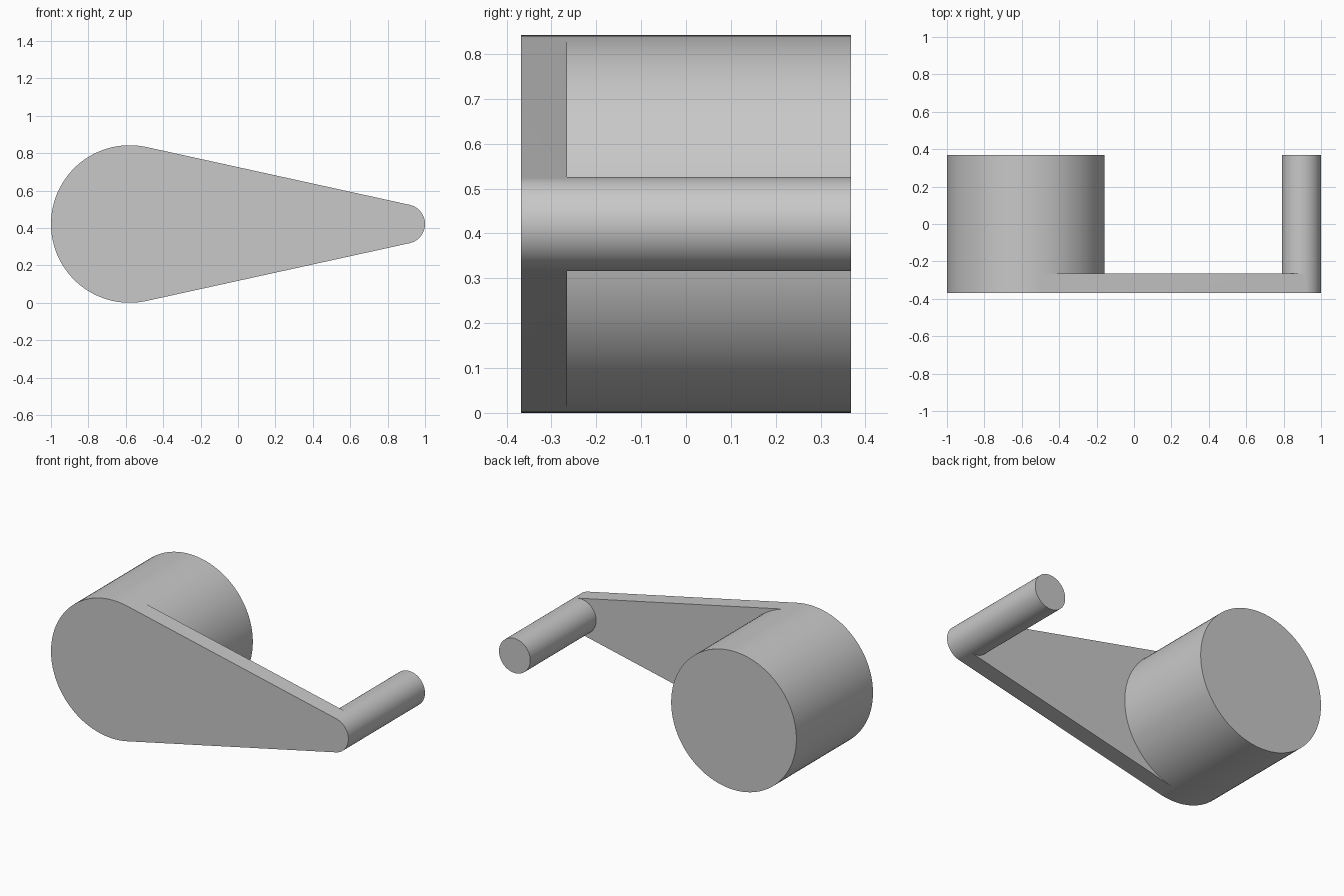
import bpy, bmesh
from math import acos, cos, sin, pi

cube = bpy.data.objects.get("Cube")
if cube:
    bpy.data.objects.remove(cube, do_unlink=True)

HUB_X, HUB_R = -0.579, 0.421
PIN_X, PIN_R = 0.895, 0.105
FRONT, WEB, BACK = -0.368, -0.265, 0.368
TANGENT = acos((HUB_R - PIN_R) / (PIN_X - HUB_X))

steel = bpy.data.materials.new("grey_metal")
steel.use_nodes = True
colour = (0.58, 0.58, 0.58, 1)
steel.diffuse_color = colour
steel.node_tree.nodes["Principled BSDF"].inputs["Base Color"].default_value = colour

bm = bmesh.new()


def arc(x, r, start, end, y, steps):
    """Vertices along an arc about a y-directed axis at hub height."""
    angles = [start + (end - start) * i / steps for i in range(steps + 1)]
    return [bm.verts.new((x + r * cos(a), y, HUB_R + r * sin(a))) for a in angles]


def bridge(a, b):
    """Quads between two matching rows of vertices."""
    for i in range(len(a) - 1):
        bm.faces.new((a[i], a[i + 1], b[i + 1], b[i]))


def rows(x, r, outer_start, outer_end, inner_end):
    """Outer arc at three depths, and inner arc at web and back."""
    outer = [arc(x, r, outer_start, outer_end, y, 64) for y in (FRONT, WEB, BACK)]
    inner = [arc(x, r, outer_end, inner_end, y, 48) for y in (WEB, BACK)]
    return outer, inner


# hub: outer arc away from the pin, inner arc facing it; pin the other way round
hub, hub_in = rows(HUB_X, HUB_R, TANGENT, 2 * pi - TANGENT, 2 * pi + TANGENT)
pin, pin_in = rows(PIN_X, PIN_R, -TANGENT, TANGENT, 2 * pi - TANGENT)

# cylinder walls and back end caps
for outer, inner in ((hub, hub_in), (pin, pin_in)):
    bridge(outer[0], outer[1])
    bridge(outer[1], outer[2])
    bridge(*inner)
    bm.faces.new(outer[2] + inner[1][1:-1])

# front face, web face between the cylinders, and tangent flanks
bm.faces.new(hub[0] + pin[0])
bm.faces.new(hub_in[0] + pin_in[0])
bridge((hub[0][-1], pin[0][0]), (hub[1][-1], pin[1][0]))
bridge((hub[0][0], pin[0][-1]), (hub[1][0], pin[1][-1]))

# weld the shared seams into one closed solid
bmesh.ops.remove_doubles(bm, verts=bm.verts, dist=0.0001)
bmesh.ops.recalc_face_normals(bm, faces=bm.faces)
mesh = bpy.data.meshes.new("crank_arm")
bm.to_mesh(mesh)
bm.free()
mesh.materials.append(steel)

crank = bpy.data.objects.new("crank_arm", mesh)
bpy.context.collection.objects.link(crank)
bpy.ops.object.select_all(action="DESELECT")
crank.select_set(True)
bpy.context.view_layer.objects.active = crank
bpy.ops.object.shade_smooth_by_angle(angle=pi / 6)
